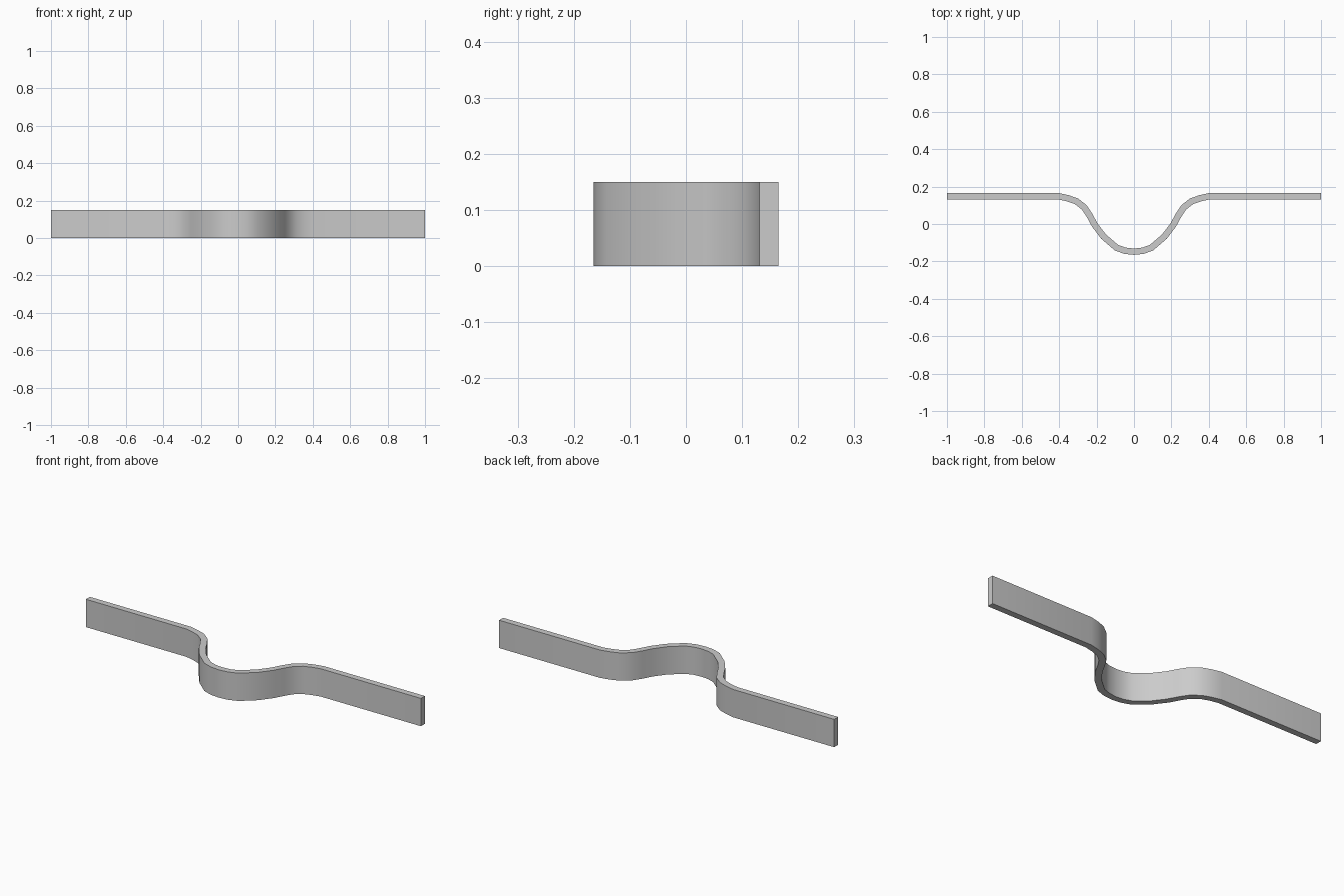
import bpy, bmesh

if "Cube" in bpy.data.objects:
    bpy.data.objects.remove(bpy.data.objects["Cube"])

HEIGHT, THICK = 0.15, 0.034

# Left half of the strip's centre line, seen from above
half = [(-1.0, 0.148), (-0.4, 0.148), (-0.352, 0.137), (-0.307, 0.121),
        (-0.265, 0.088), (-0.237, 0.045), (-0.21, -0.005), (-0.163, -0.067),
        (-0.093, -0.127), (-0.048, -0.143), (0.0, -0.148)]
path = half + [(-x, y) for x, y in reversed(half[:-1])]

# Upright ribbon along the path
bm = bmesh.new()
low = [bm.verts.new((x, y, 0)) for x, y in path]
high = [bm.verts.new((x, y, HEIGHT)) for x, y in path]
for i in range(len(path) - 1):
    bm.faces.new((low[i], low[i + 1], high[i + 1], high[i]))
mesh = bpy.data.meshes.new("bent_strip")
bm.to_mesh(mesh)
bm.free()
strip = bpy.data.objects.new("bent_strip", mesh)
bpy.context.collection.objects.link(strip)

# Even wall thickness, centred on the path
solid = strip.modifiers.new("thickness", 'SOLIDIFY')
solid.thickness = THICK
solid.offset = 0
solid.use_even_offset = True

# Smooth bends with sharp rims
bpy.context.view_layer.objects.active = strip
strip.select_set(True)
bpy.ops.object.modifier_apply(modifier=solid.name)
bpy.ops.object.shade_smooth_by_angle(angle=0.7)
